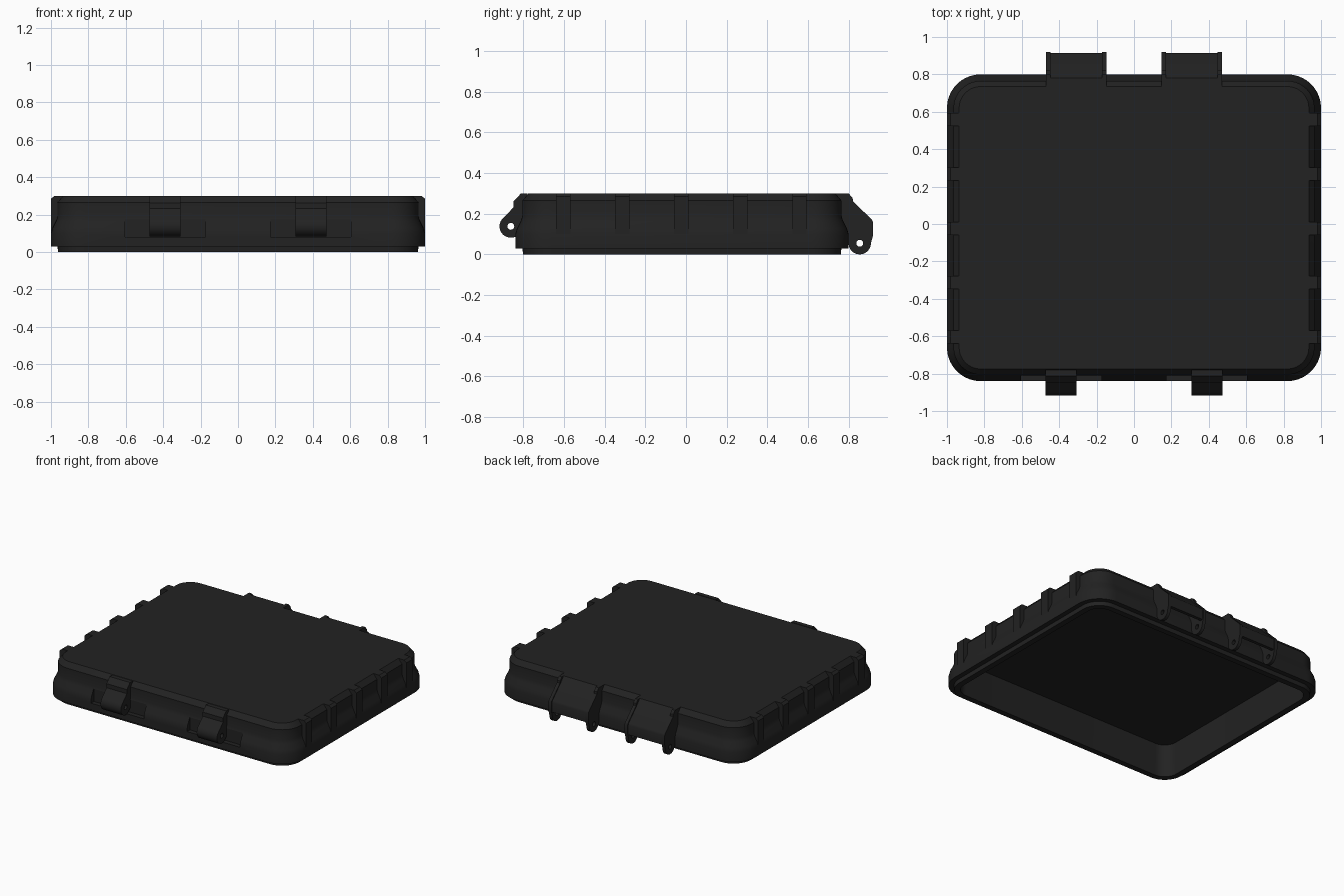
import bpy, bmesh, math

if "Cube" in bpy.data.objects:
    bpy.data.objects.remove(bpy.data.objects["Cube"])

black = bpy.data.materials.new("matte black plastic")
black.diffuse_color = (0.016, 0.016, 0.016, 1)
black.use_nodes = True
black.node_tree.nodes["Principled BSDF"].inputs["Base Color"].default_value = black.diffuse_color
CY = -0.02          # shell centre in y


def smooth(obj):
    bpy.ops.object.select_all(action='DESELECT')
    obj.select_set(True)
    bpy.context.view_layer.objects.active = obj
    bpy.ops.object.shade_smooth_by_angle(angle=math.radians(32))


def arc(cx, cy, r, a0, a1, n):
    """Points on an arc, angles in degrees."""
    out = []
    for i in range(n + 1):
        a = math.radians(a0 + (a1 - a0) * i / n)
        out.append((cx + r * math.cos(a), cy + r * math.sin(a)))
    return out


def ring(inset):
    """Rounded rectangle footprint pulled in by inset."""
    hx, hy, r = 1 - inset, 0.82 - inset, 0.18 - inset
    pts = []
    for k, (sx, sy) in enumerate([(1, 1), (-1, 1), (-1, -1), (1, -1)]):
        pts += arc(sx * (hx - r), CY + sy * (hy - r), r, 90 * k, 90 * k + 90, 10)
    return pts


def plate(name, pts, width, pos, hole=None, along_x=True):
    """Extrude a side profile, centred at pos along x (or along y)."""
    cu = bpy.data.curves.new(name, 'CURVE')
    cu.dimensions = '2D'
    cu.fill_mode = 'BOTH'
    cu.extrude = width / 2
    for loop in [pts] + ([hole] if hole else []):
        sp = cu.splines.new('POLY')
        sp.points.add(len(loop) - 1)
        for p, (u, v) in zip(sp.points, loop):
            p.co = (u, v, 0, 1)
        sp.use_cyclic_u = True
    obj = bpy.data.objects.new(name, cu)
    bpy.context.collection.objects.link(obj)
    obj.rotation_euler = (math.pi / 2, 0, math.pi / 2 if along_x else 0)
    obj.location = (pos, 0, 0) if along_x else (0, pos, 0)
    bpy.ops.object.select_all(action='DESELECT')
    obj.select_set(True)
    bpy.context.view_layer.objects.active = obj
    bpy.ops.object.convert(target='MESH')
    obj = bpy.context.object
    bm = bmesh.new()
    bm.from_mesh(obj.data)
    bmesh.ops.remove_doubles(bm, verts=bm.verts, dist=1e-5)
    bmesh.ops.recalc_face_normals(bm, faces=bm.faces)
    bm.to_mesh(obj.data)
    bm.free()
    obj.data.materials.clear()
    obj.data.materials.append(black)
    smooth(obj)
    return obj


# Lid shell: top, flared wall, sealing lip and hollow underside
section = [(0.065, 0.30), (0.035, 0.265), (0.035, 0.19), (0.027, 0.165),
           (0.008, 0.128), (0.0, 0.10), (0.0, 0.03), (0.035, 0.03),
           (0.038, 0.0), (0.08, 0.0), (0.085, 0.24)]
bm = bmesh.new()
loops = [[bm.verts.new((x, y, z)) for x, y in ring(i)] for i, z in section]
for a, b in zip(loops, loops[1:]):
    n = len(a)
    for k in range(n):
        bm.faces.new((a[k], a[(k + 1) % n], b[(k + 1) % n], b[k]))
bm.faces.new(loops[0])
bm.faces.new(loops[-1])
bmesh.ops.recalc_face_normals(bm, faces=bm.faces)
me = bpy.data.meshes.new("lid_shell")
bm.to_mesh(me)
bm.free()
shell = bpy.data.objects.new("lid_shell", me)
bpy.context.collection.objects.link(shell)
me.materials.append(black)

# Latch clearances cut in the front flange
for s in (-1, 1):
    bpy.ops.mesh.primitive_cube_add(size=1, location=(s * 0.39, -0.856, 0.127))
    cutter = bpy.context.object
    cutter.name = "latch_clearance_cutter"
    cutter.scale = (0.43, 0.10, 0.094)
    cutter.data.materials.append(black)
    mod = shell.modifiers.new("clearance", 'BOOLEAN')
    mod.operation = 'DIFFERENCE'
    mod.solver = 'EXACT'
    mod.object = cutter
    bpy.context.view_layer.objects.active = shell
    bpy.ops.object.modifier_apply(modifier=mod.name)
    bpy.data.objects.remove(cutter)
smooth(shell)

# Side ribs
for s in (-1, 1):
    rib = [(s * x, z) for x, z in [(0.93, 0.30), (0.982, 0.30), (1.0, 0.284),
                                   (1.0, 0.10), (0.93, 0.10)]]
    for i in range(5):
        plate("side_rib", rib, 0.07, -0.604 + i * 0.2905, along_x=False)

# Front latch hooks with pin hole
latch = ([(-0.78, 0.30), (-0.812, 0.30), (-0.848, 0.262), (-0.848, 0.232)]
         + arc(-0.862, 0.138, 0.056, 130, 300, 16) + [(-0.80, 0.12), (-0.78, 0.12)])
# Rear hinge cheeks with pin hole, and the curved cover between them
cheek = ([(0.725, 0.30), (0.80, 0.30), (0.82, 0.278), (0.822, 0.262), (0.915, 0.17),
          (0.92, 0.16), (0.92, 0.09)] + arc(0.855, 0.055, 0.055, 0, -180, 16)
         + [(0.79, 0.10), (0.725, 0.12)])
cover = [(0.725, 0.30), (0.78, 0.30), (0.812, 0.262), (0.908, 0.168), (0.914, 0.155),
         (0.914, 0.085), (0.89, 0.085), (0.885, 0.145), (0.83, 0.195), (0.725, 0.195)]
for s in (-1, 1):
    plate("front_latch", latch, 0.165, s * 0.39, arc(-0.862, 0.138, 0.017, 0, 345, 23))
    for x in (0.159, 0.459):
        plate("hinge_cheek", cheek, 0.024, s * x, arc(0.855, 0.055, 0.017, 0, 345, 23))
    plate("hinge_cover", cover, 0.30, s * 0.309)
